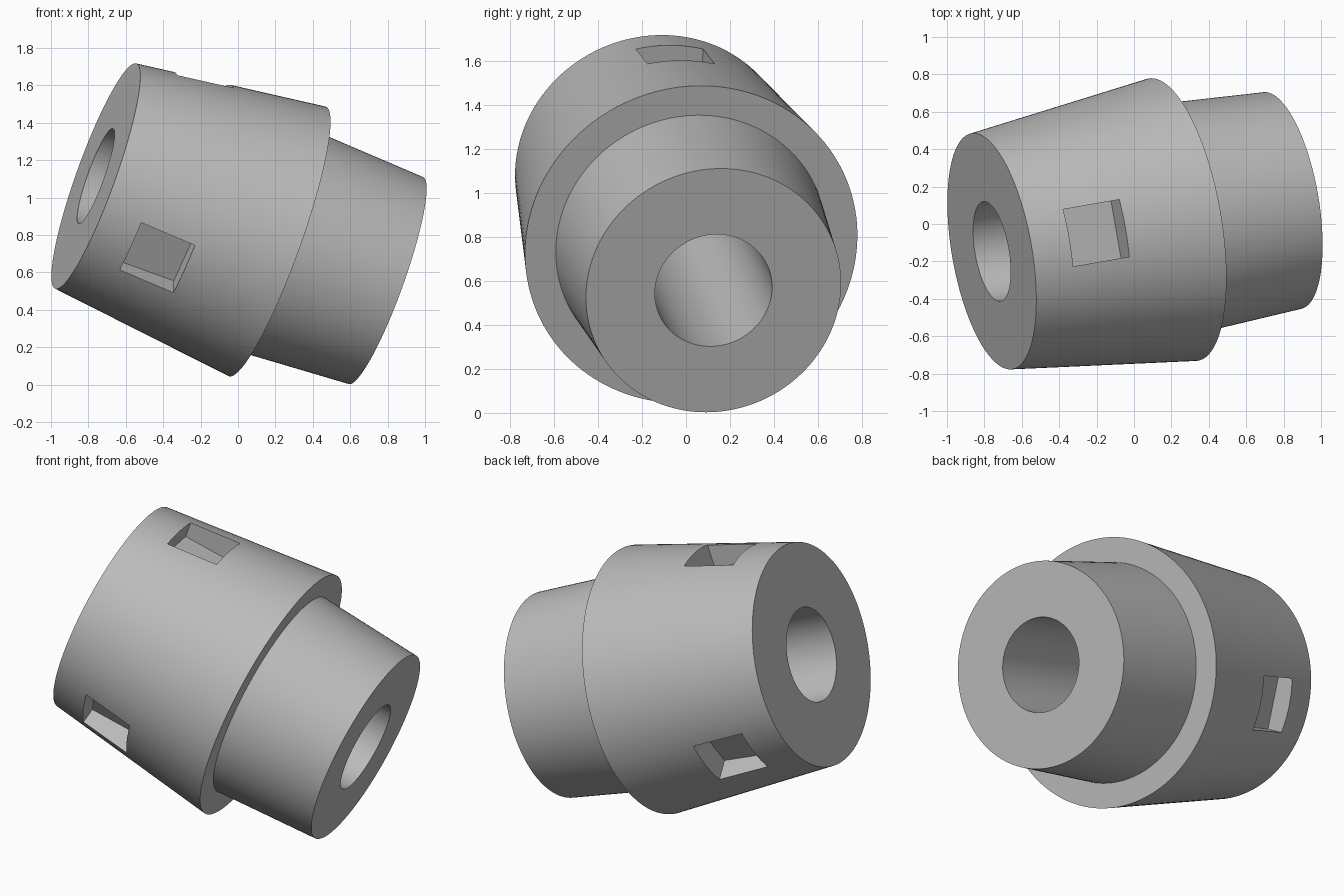
import bpy, bmesh, math
from mathutils import Vector, Matrix

cube = bpy.data.objects.get("Cube")
if cube:
    bpy.data.objects.remove(cube, do_unlink=True)

SEGMENTS = 144
start = Vector((-0.76, -0.146, 1.115))     # centre of the wide end face
end = Vector((0.79, 0.125, 0.557))         # centre of the narrow end face
axis = (end - start).normalized()
length = (end - start).length
shoulder = 1.045

# Frame: local z along the bore, local x as close to up as possible
up = (Vector((0, 0, 1)) - axis.z * axis).normalized()
side = axis.cross(up)
frame = Matrix((up, side, axis)).transposed().to_4x4()
frame.translation = start

grey = bpy.data.materials.new("plain grey")
grey.use_nodes = True
colour = (0.5, 0.5, 0.5, 1)
grey.diffuse_color = colour
grey.node_tree.nodes["Principled BSDF"].inputs["Base Color"].default_value = colour


def add_object(name, bm):
    bmesh.ops.recalc_face_normals(bm, faces=bm.faces)
    mesh = bpy.data.meshes.new(name)
    bm.to_mesh(mesh)
    bm.free()
    mesh.materials.append(grey)
    obj = bpy.data.objects.new(name, mesh)
    bpy.context.collection.objects.link(obj)
    obj.matrix_world = frame
    return obj


# Stepped, tapered sleeve with a through bore: closed profile (radius, along axis)
profile = [(0.27, 0), (0.64, 0), (0.766, shoulder), (0.624, shoulder),
           (0.588, length), (0.27, length)]
bm = bmesh.new()
rings = []
for i in range(SEGMENTS):
    a = math.tau * i / SEGMENTS
    rings.append([bm.verts.new((r * math.cos(a), r * math.sin(a), z)) for r, z in profile])
for i, ring in enumerate(rings):
    following = rings[(i + 1) % SEGMENTS]
    for j in range(len(profile)):
        k = (j + 1) % len(profile)
        bm.faces.new((ring[j], ring[k], following[k], following[j]))
body = add_object("tapered_sleeve", bm)

# Three square pockets spaced evenly around the wide cone
bm = bmesh.new()
floor, top = 0.55, 0.9
for i in range(3):
    place = (Matrix.Rotation(math.tau * i / 3, 4, 'Z')
             @ Matrix.Translation(((floor + top) / 2, 0, 0.365))
             @ Matrix.Diagonal((top - floor, 0.31, 0.31, 1)))
    bmesh.ops.create_cube(bm, size=1, matrix=place)
cutter = add_object("pocket_cutter", bm)
cutter.hide_render = True

cut = body.modifiers.new("pockets", 'BOOLEAN')
cut.operation = 'DIFFERENCE'
cut.solver = 'EXACT'
cut.object = cutter

bpy.context.view_layer.update()
bpy.ops.object.select_all(action='DESELECT')
body.select_set(True)
bpy.context.view_layer.objects.active = body
bpy.ops.object.modifier_apply(modifier=cut.name)
bpy.data.objects.remove(cutter, do_unlink=True)
bpy.ops.object.shade_smooth_by_angle(angle=math.radians(25))
